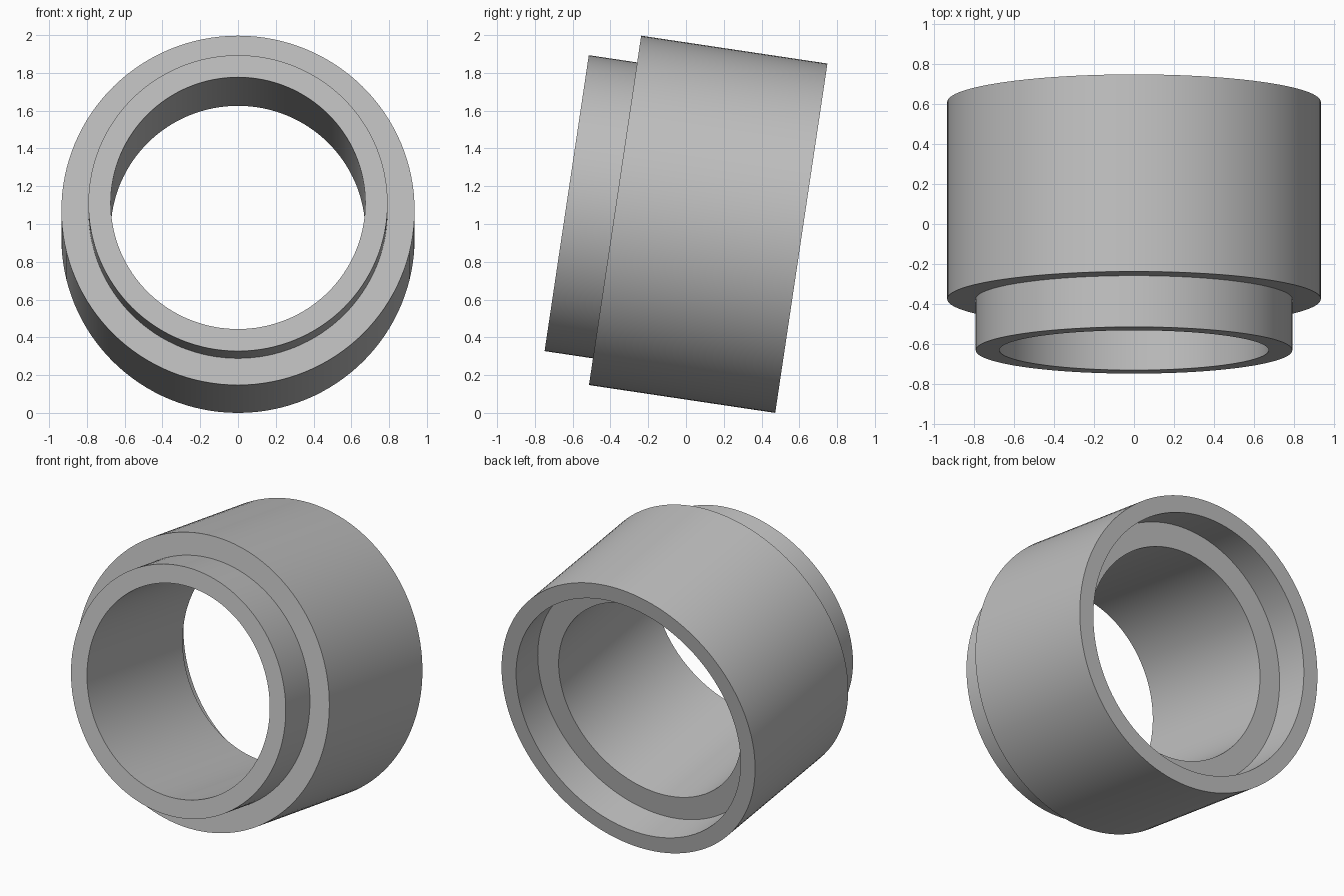
import bpy, bmesh, math
from mathutils import Matrix, Vector

cube = bpy.data.objects.get("Cube")
if cube:
    bpy.data.objects.remove(cube, do_unlink=True)

# Main dimensions
TILT = math.radians(8.5)
BODY_R, NECK_R, RECESS_R, BORE_R = 0.935, 0.792, 0.828, 0.674
BODY_LEN, NECK_LEN, RECESS_DEPTH = 0.997, 0.259, 0.232
SEGMENTS = 128

# Plain grey
grey = bpy.data.materials.new("plain grey")
grey.use_nodes = True
colour = (0.52, 0.52, 0.52, 1)
grey.diffuse_color = colour
grey.node_tree.nodes["Principled BSDF"].inputs["Base Color"].default_value = colour

# Closed wall section: (radius, distance along the axis from the shoulder)
section = [
    (BORE_R, -NECK_LEN), (NECK_R, -NECK_LEN),
    (NECK_R, 0), (BODY_R, 0),
    (BODY_R, BODY_LEN), (RECESS_R, BODY_LEN),
    (RECESS_R, BODY_LEN - RECESS_DEPTH), (BORE_R, BODY_LEN - RECESS_DEPTH),
]

# Revolve the section around the y axis
bm = bmesh.new()
verts = [bm.verts.new((r, t, 0)) for r, t in section]
edges = [bm.edges.new((a, b)) for a, b in zip(verts, verts[1:] + verts[:1])]
bmesh.ops.spin(bm, geom=verts + edges, cent=(0, 0, 0), axis=(0, 1, 0),
               angle=math.tau, steps=SEGMENTS)
bmesh.ops.remove_doubles(bm, verts=bm.verts, dist=0.0005)
bmesh.ops.recalc_face_normals(bm, faces=bm.faces)

# Tip the front up, then rest the lowest rim on the ground and centre in depth
bm.transform(Matrix.Rotation(-TILT, 4, "X"))
ys = [v.co.y for v in bm.verts]
low = min(v.co.z for v in bm.verts)
bm.transform(Matrix.Translation(Vector((0, -(min(ys) + max(ys)) / 2, -low))))

mesh = bpy.data.meshes.new("stepped_collar")
bm.to_mesh(mesh)
bm.free()
mesh.materials.append(grey)
collar = bpy.data.objects.new("stepped_collar", mesh)
bpy.context.collection.objects.link(collar)

# Smooth walls with crisp rims
bpy.ops.object.select_all(action="DESELECT")
collar.select_set(True)
bpy.context.view_layer.objects.active = collar
bpy.ops.object.shade_smooth_by_angle(angle=math.radians(30))
